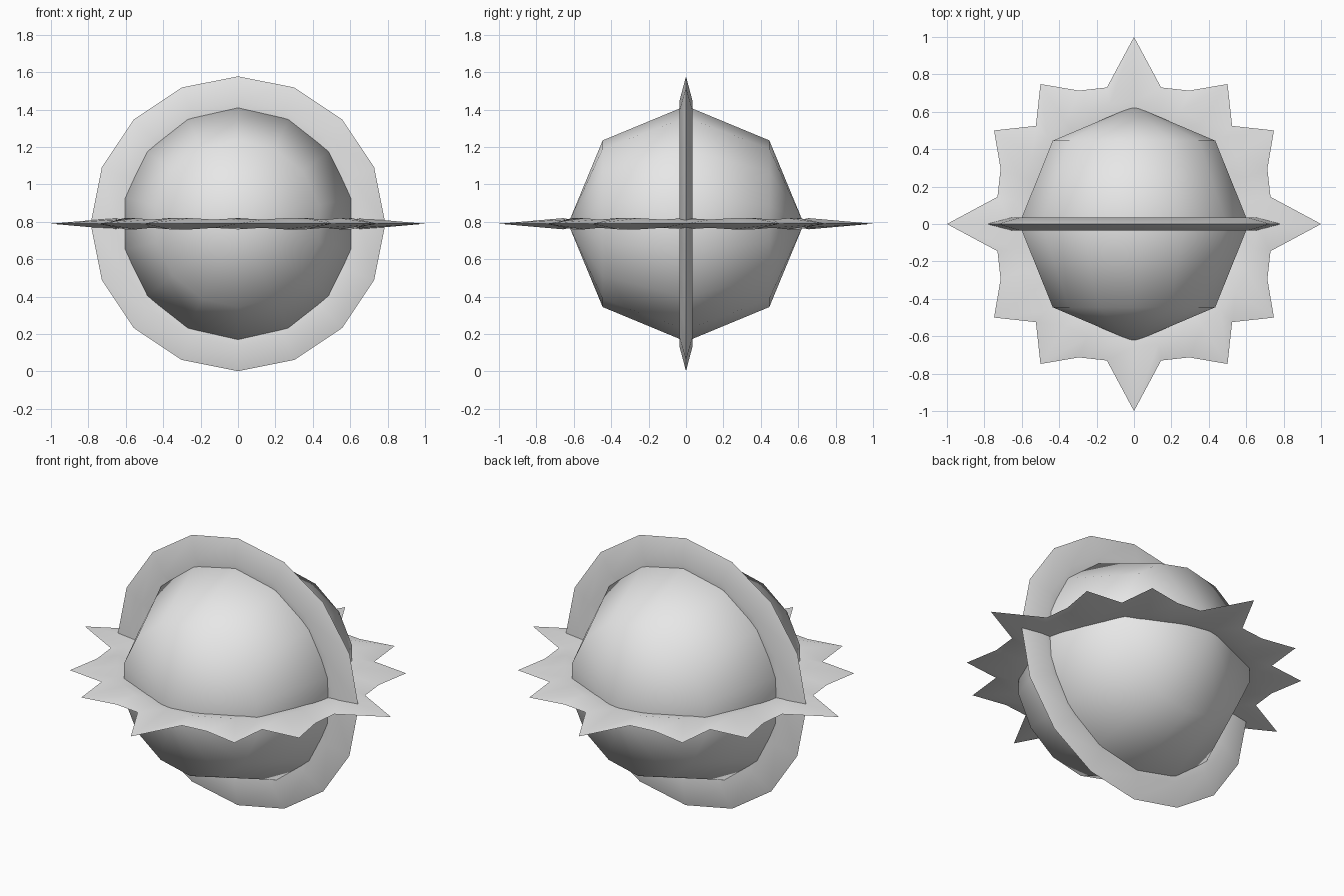
import bpy, bmesh, math
from mathutils import Matrix

if "Cube" in bpy.data.objects:
    bpy.data.objects.remove(bpy.data.objects["Cube"])

CENTRE = 0.79
grey = bpy.data.materials.new("plain grey")
grey.diffuse_color = (0.8, 0.8, 0.8, 1)
grey.use_nodes = True
grey.node_tree.nodes["Principled BSDF"].inputs["Base Color"].default_value = grey.diffuse_color


def finish(bm, name, angle):
    bmesh.ops.recalc_face_normals(bm, faces=bm.faces)
    mesh = bpy.data.meshes.new(name)
    bm.to_mesh(mesh)
    bm.free()
    mesh.materials.append(grey)
    obj = bpy.data.objects.new(name, mesh)
    bpy.context.collection.objects.link(obj)
    obj.location.z = CENTRE
    bpy.ops.object.select_all(action='DESELECT')
    obj.select_set(True)
    bpy.context.view_layer.objects.active = obj
    bpy.ops.object.shade_smooth_by_angle(angle=math.radians(angle))
    return obj


def blade_ring(name, rims, heights, ridge, inner, upright=False):
    """Ring with a diamond section; rim radius and ridge height vary by segment."""
    bm = bmesh.new()
    n = len(rims)
    loops = []
    for i, (rim, h) in enumerate(zip(rims, heights)):
        a = 2 * math.pi * i / n
        section = [(rim, 0), (ridge, h), (inner, 0), (ridge, -h)]
        loops.append([bm.verts.new((r * math.cos(a), r * math.sin(a), z)) for r, z in section])
    for i in range(n):
        p, q = loops[i], loops[(i + 1) % n]
        for j in range(4):
            k = (j + 1) % 4
            bm.faces.new((p[j], q[j], q[k], p[k]))
    if upright:
        bm.transform(Matrix.Rotation(math.pi / 2, 4, 'X'))
    return finish(bm, name, 40)


# Ball: coarse smooth sphere with its poles at front and back
bm = bmesh.new()
bmesh.ops.create_uvsphere(bm, u_segments=14, v_segments=4, radius=0.63)
bm.transform(Matrix.Rotation(math.pi / 2, 4, 'X'))
finish(bm, "ball", 180)

# Upright round ring
blade_ring("upright_ring", [0.788] * 16, [0.035] * 16, 0.656, 0.525, upright=True)

# Level spiked ring: four long points with shorter pairs between them
rim = [1.0, 0.744, 0.772, 0.90, 0.742, 0.90, 0.772, 0.744]
height = [0.03, 0.022, 0.03, 0.03, 0.022, 0.03, 0.03, 0.022]
blade_ring("spiked_ring", rim * 4, height * 4, 0.656, 0.525)
